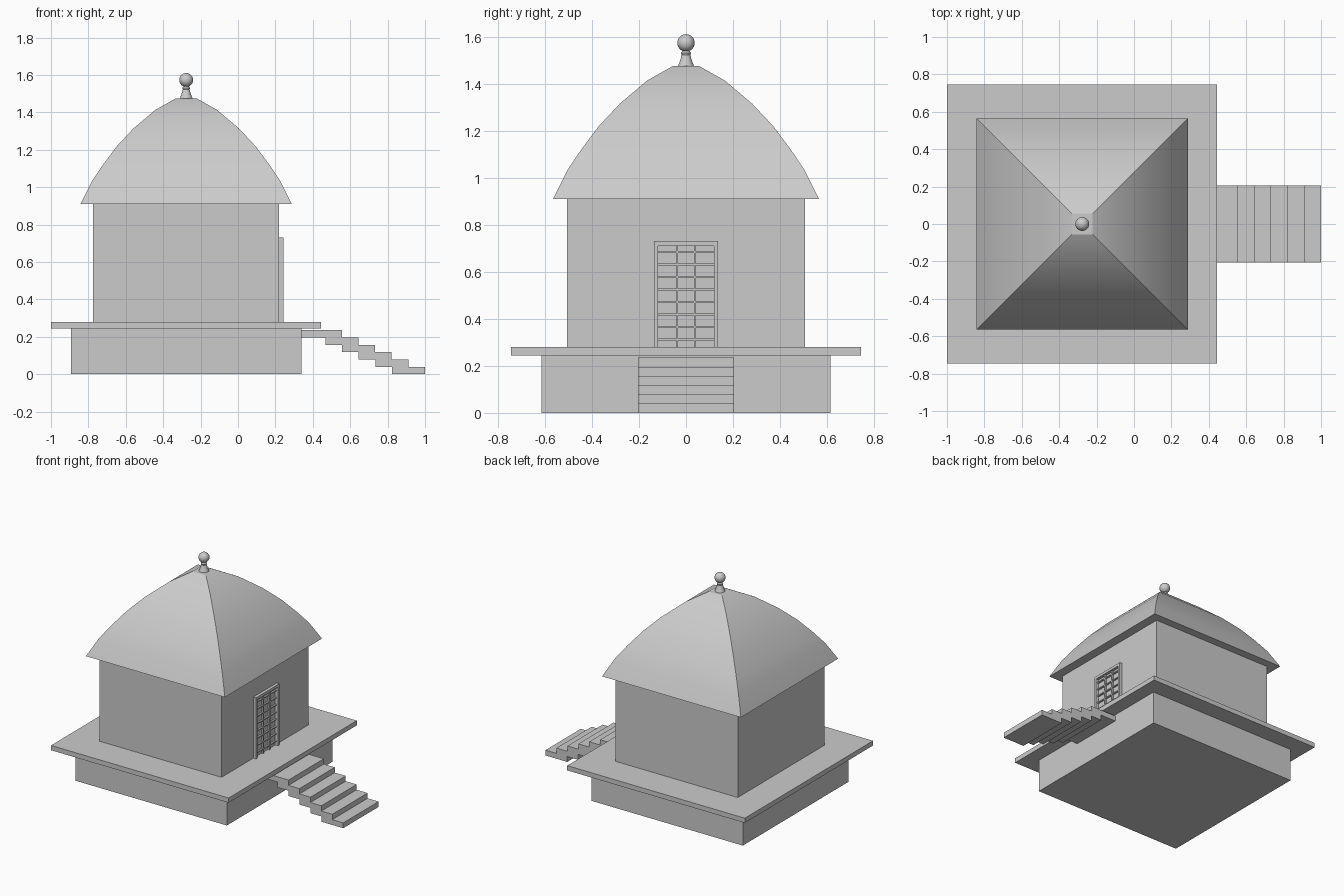
import bpy, bmesh, math

if "Cube" in bpy.data.objects:
    bpy.data.objects.remove(bpy.data.objects["Cube"], do_unlink=True)

stone = bpy.data.materials.new("plain_grey")
stone.use_nodes = True
stone.diffuse_color = (0.6, 0.6, 0.6, 1)
stone.node_tree.nodes["Principled BSDF"].inputs["Base Color"].default_value = (0.6, 0.6, 0.6, 1)

CX = -0.277  # centre line of the building


def finish(name, bm, smooth=False):
    bmesh.ops.recalc_face_normals(bm, faces=bm.faces)
    mesh = bpy.data.meshes.new(name)
    bm.to_mesh(mesh)
    bm.free()
    mesh.materials.append(stone)
    obj = bpy.data.objects.new(name, mesh)
    bpy.context.collection.objects.link(obj)
    if smooth:
        bpy.ops.object.select_all(action="DESELECT")
        obj.select_set(True)
        bpy.context.view_layer.objects.active = obj
        bpy.ops.object.shade_smooth_by_angle(angle=math.radians(25))
    return obj


def add_box(bm, x0, x1, y0, y1, z0, z1):
    verts = bmesh.ops.create_cube(bm, size=1)["verts"]
    for v in verts:
        v.co.x = x1 if v.co.x > 0 else x0
        v.co.y = y1 if v.co.y > 0 else y0
        v.co.z = z1 if v.co.z > 0 else z0


def box(name, *bounds):
    bm = bmesh.new()
    add_box(bm, *bounds)
    return finish(name, bm)


def stacked_rings(name, profile, sides):
    """Closed solid through regular rings; radius is to the flat sides."""
    bm = bmesh.new()
    rings = []
    for r, z in profile:
        r /= math.cos(math.pi / sides)
        angles = [(i + 0.5) * math.tau / sides for i in range(sides)]
        rings.append([bm.verts.new((CX + r * math.cos(a), r * math.sin(a), z)) for a in angles])
    for low, high in zip(rings, rings[1:]):
        for i in range(sides):
            j = (i + 1) % sides
            bm.faces.new((low[i], low[j], high[j], high[i]))
    bm.faces.new(rings[0])
    bm.faces.new(rings[-1])
    return finish(name, bm, smooth=True)


# Plinth, terrace and walls
box("plinth", -0.893, 0.34, -0.615, 0.615, 0, 0.245)
box("terrace_slab", -1, 0.445, -0.745, 0.745, 0.245, 0.28)
box("walls", -0.775, 0.22, -0.505, 0.505, 0.28, 0.91)

# Curved four-sided roof and finial
stacked_rings("roof", [(0.565, 0.91), (0.503, 1.034), (0.443, 1.123), (0.37, 1.22),
                       (0.281, 1.315), (0.165, 1.413), (0.055, 1.475)], 4)
stacked_rings("finial_stem", [(0.034, 1.475), (0.026, 1.495), (0.018, 1.522),
                              (0.021, 1.53), (0.015, 1.54)], 20)
bm = bmesh.new()
bmesh.ops.create_uvsphere(bm, u_segments=24, v_segments=14, radius=0.037)
bmesh.ops.translate(bm, verts=bm.verts, vec=(CX, 0, 1.573))
finish("finial_ball", bm, smooth=True)

# Overlapping stair treads, lowest first
bm = bmesh.new()
STEPS, RISE, GOING = 6, 0.0392, 0.089
for i in range(STEPS):
    end = 1 - i * GOING
    start = 0.34 if i == STEPS - 1 else end - 0.177
    add_box(bm, start, end, -0.205, 0.205, i * RISE, (i + 1) * RISE)
finish("stairs", bm)

# Door frame
bm = bmesh.new()
for side in (-1, 1):
    y0, y1 = sorted((side * 0.118, side * 0.135))
    add_box(bm, 0.22, 0.242, y0, y1, 0.28, 0.73)
add_box(bm, 0.22, 0.242, -0.118, 0.118, 0.71, 0.73)
finish("door_frame", bm)

# Door grille bars
bm = bmesh.new()
for y in (-0.037, 0.037):
    add_box(bm, 0.22, 0.234, y - 0.004, y + 0.004, 0.28, 0.71)
for i in range(8):
    z = 0.312 + i * 0.0532
    add_box(bm, 0.22, 0.232, -0.118, 0.118, z - 0.004, z + 0.004)
finish("door_grille", bm)
